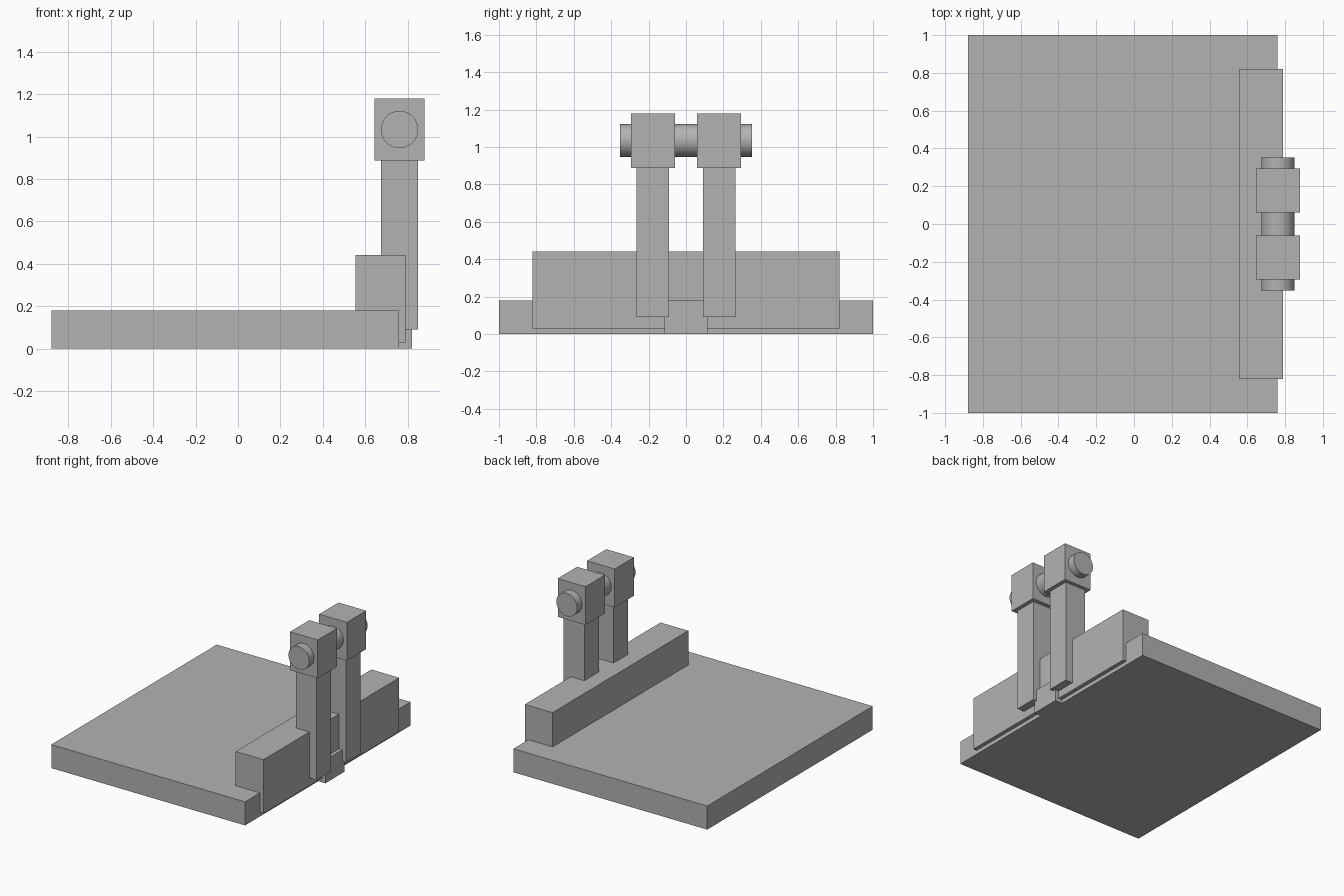
import bpy
import math

cube = bpy.data.objects.get("Cube")
if cube:
    bpy.data.objects.remove(cube, do_unlink=True)

GREY = (0.448, 0.448, 0.448, 1.0)
grey = bpy.data.materials.new("plain_grey")
grey.use_nodes = True
grey.diffuse_color = GREY
grey.node_tree.nodes["Principled BSDF"].inputs["Base Color"].default_value = GREY


def box(name, x, y, z):
    """Box from (min, max) ranges along each axis."""
    bpy.ops.mesh.primitive_cube_add(size=1)
    ob = bpy.context.object
    ob.name = name
    ob.location = [(a + b) / 2 for a, b in (x, y, z)]
    ob.scale = [b - a for a, b in (x, y, z)]
    bpy.ops.object.transform_apply(location=False, rotation=False, scale=True)
    ob.data.materials.append(grey)
    return ob


# Base slab, edge rail and the small tab beyond the slab's edge
box("base_slab", (-0.88, 0.76), (-1, 1), (0, 0.18))
box("edge_rail", (0.555, 0.79), (-0.82, 0.82), (0.03, 0.442))
box("edge_tab", (0.76, 0.82), (-0.115, 0.115), (0, 0.178))

# Pair of posts with block heads
for side, s in (("left", 1), ("right", -1)):
    box(side + "_post", (0.675, 0.85), sorted((s * 0.09, s * 0.265)), (0.09, 0.9))
    box(side + "_post_head", (0.645, 0.88), sorted((s * 0.06, s * 0.293)), (0.887, 1.18))

# Axle through both heads
bpy.ops.mesh.primitive_cylinder_add(vertices=32, radius=0.088, depth=0.706,
                                    location=(0.762, 0, 1.034),
                                    rotation=(math.pi / 2, 0, 0))
axle = bpy.context.object
axle.name = "axle"
axle.data.materials.append(grey)
bpy.ops.object.shade_smooth_by_angle(angle=math.radians(35))
